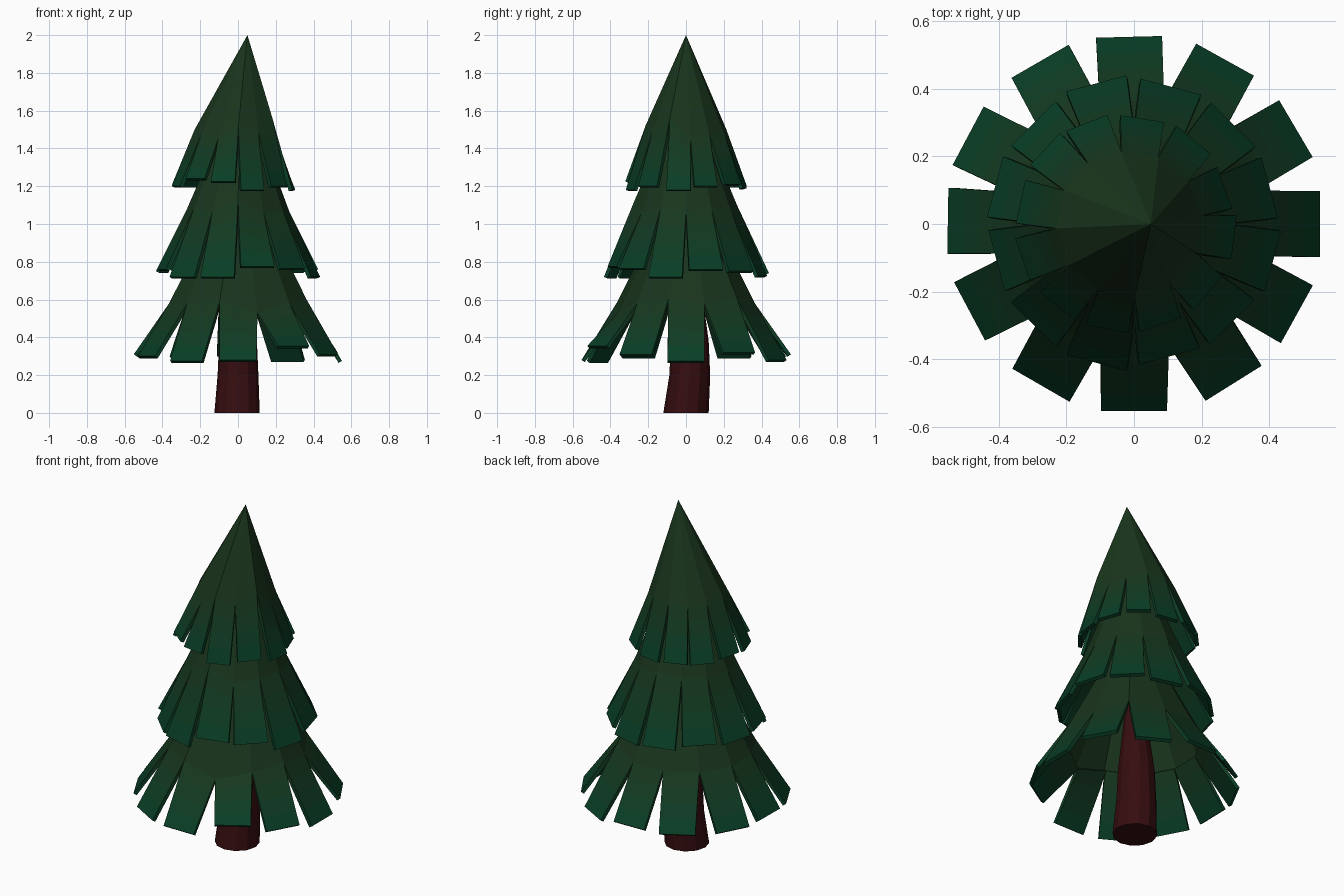
import bpy, bmesh, math
from mathutils import Vector

if "Cube" in bpy.data.objects:
    bpy.data.objects.remove(bpy.data.objects["Cube"])

OLIVE, GREEN = (0.010, 0.036, 0.012), (0.0025, 0.048, 0.019)


def material(name, rgb):
    m = bpy.data.materials.new(name)
    m.diffuse_color = (*rgb, 1)
    m.use_nodes = True
    m.node_tree.nodes["Principled BSDF"].inputs["Base Color"].default_value = m.diffuse_color
    return m


# Foliage blends from olive at the cone to green at the flap tips
ROWS = 4
foliage = [material(f"foliage_{i}", [a + (b - a) * i / ROWS for a, b in zip(OLIVE, GREEN)])
           for i in range(ROWS + 1)]
bark = material("bark", (0.036, 0.004, 0.005))


def finish(name, bm, mats):
    bmesh.ops.recalc_face_normals(bm, faces=bm.faces)
    me = bpy.data.meshes.new(name)
    bm.to_mesh(me)
    bm.free()
    for m in mats:
        me.materials.append(m)
    ob = bpy.data.objects.new(name, me)
    bpy.context.collection.objects.link(ob)
    return ob


def tier(name, apex, ring_x, ring_r, rim_zs, tip_x, width, tips):
    """Open cone whose rim edges each continue into a thick flap.
    tips holds (angle, radius, height); rim_zs the rim height after each flap."""
    n = len(tips)
    rim = []
    for i, z in enumerate(rim_zs):
        nxt = tips[(i + 1) % n][0] + (360 if i == n - 1 else 0)
        a = math.radians((tips[i][0] + nxt) / 2)
        rim.append(Vector((ring_x + ring_r * math.cos(a), ring_r * math.sin(a), z)))
    # Cone
    bm = bmesh.new()
    top = bm.verts.new(apex)
    vs = [bm.verts.new(p) for p in rim]
    for i in range(n):
        bm.faces.new((top, vs[i - 1], vs[i]))
    finish(name + "_cone", bm, foliage)
    # Flaps
    bm = bmesh.new()
    vs = [bm.verts.new(p) for p in rim]
    for i, (angle, r, z) in enumerate(tips):
        a = math.radians(angle)
        out = Vector((math.cos(a), math.sin(a), 0))
        half = Vector((-out.y, out.x, 0)) * width / 2
        mid = Vector((tip_x, 0, z)) + out * r
        v0, v1 = vs[i - 1], vs[i]
        p0, p1 = v0, v1
        for row in range(1, ROWS + 1):
            q0 = bm.verts.new(v0.co.lerp(mid - half, row / ROWS))
            q1 = bm.verts.new(v1.co.lerp(mid + half, row / ROWS))
            bm.faces.new((p0, q0, q1, p1)).material_index = row
            p0, p1 = q0, q1
    s = finish(name + "_flaps", bm, foliage).modifiers.new("thickness", 'SOLIDIFY')
    s.thickness = 0.02
    s.offset = -1


# Three tiers of branches
tier("lower", (0.01, 0, 1.32), 0, 0.375,
     [.575, .61, .58, .58, .58, .58, .58, .58, .59, .53, .58, .60], 0, 0.195,
     [(0, .55, .275), (30.5, .555, .32), (61, .555, .28), (91.5, .553, .31),
      (120, .555, .30), (152, .555, .30), (179, .55, .31), (208, .55, .30),
      (240, .55, .275), (270, .553, .28), (302, .555, .355), (331, .55, .31)])
tier("middle", (0.02, 0, 1.75), 0, 0.27,
     [1.08, 1.08, 1.10, 1.09, 1.08, 1.08, 1.08, 1.07, 1.13, 1.06, 1.08, 1.07], 0, 0.185,
     [(15, .415, .76), (45, .415, .75), (75, .42, .725), (105, .43, .74),
      (135, .42, .76), (165, .425, .75), (195, .42, .76), (225, .42, .72),
      (255, .425, .72), (285, .405, .775), (315, .41, .765), (345, .425, .72)])
tier("upper", (0.05, 0, 2.0), -0.015, 0.215,
     [1.45, 1.47, 1.50, 1.50, 1.49, 1.49, 1.50, 1.48, 1.45, 1.52, 1.49, 1.56], -0.025, 0.13,
     [(-7, .323, 1.18), (20, .312, 1.20), (51, .32, 1.21), (81, .315, 1.19),
      (111, .32, 1.20), (137, .325, 1.20), (168, .317, 1.21), (199, .322, 1.20),
      (230, .315, 1.24), (260, .315, 1.225), (289, .315, 1.18), (320, .317, 1.20)])

# Trunk: slightly bent tapered column
bm = bmesh.new()
SIDES = 12
rings = []
for x, y, z, r in [(-.005, 0, 0, .12), (0, .02, .2, .108), (0, .02, .38, .1), (0, .01, .9, .04)]:
    rings.append([bm.verts.new((x + r * math.cos(2 * math.pi * k / SIDES),
                                y + r * math.sin(2 * math.pi * k / SIDES), z))
                  for k in range(SIDES)])
for a, b in zip(rings, rings[1:]):
    for k in range(SIDES):
        j = (k + 1) % SIDES
        bm.faces.new((a[k], a[j], b[j], b[k]))
bm.faces.new(rings[0])
bm.faces.new(rings[-1])
finish("trunk", bm, [bark])
